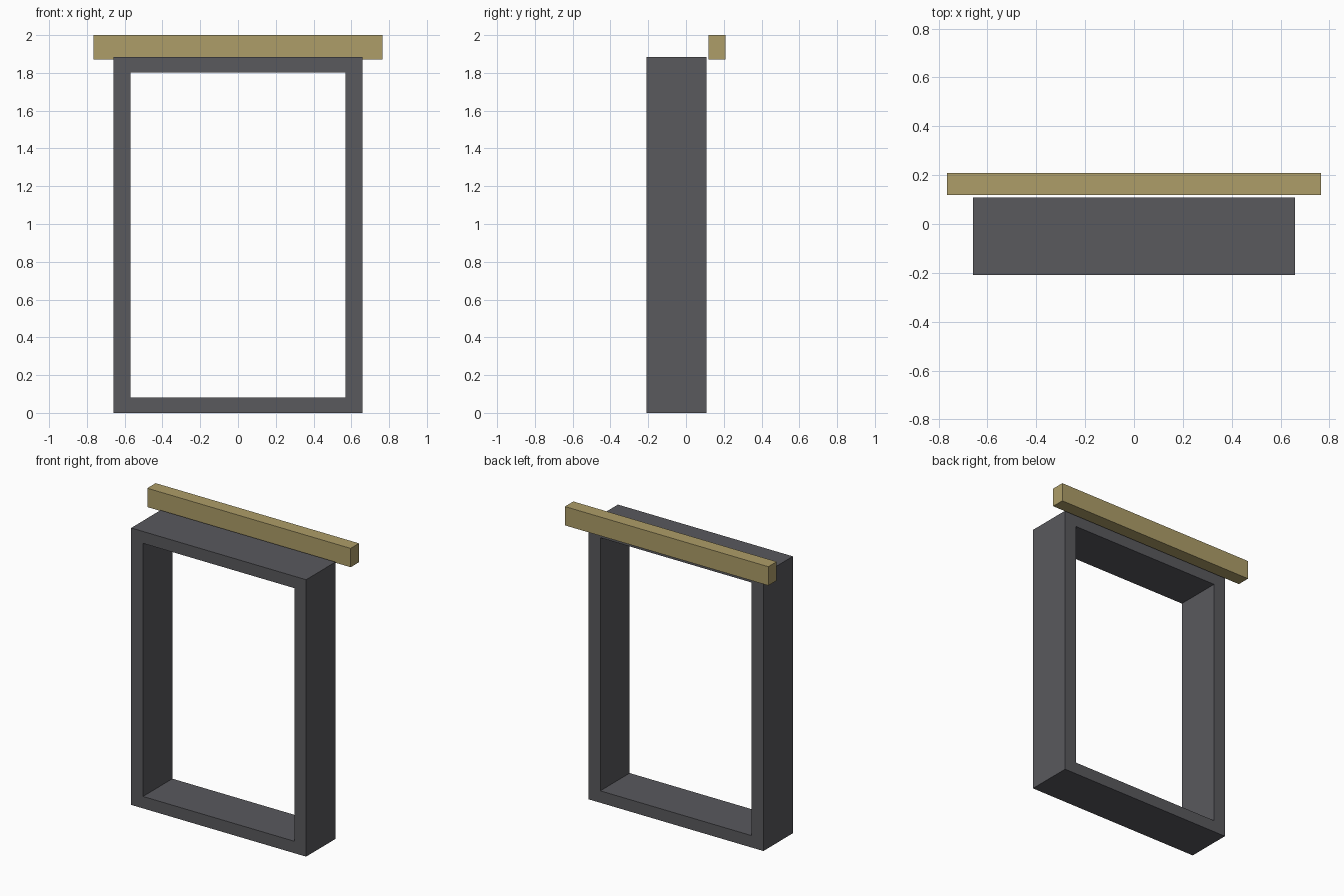
import bpy

if "Cube" in bpy.data.objects:
    bpy.data.objects.remove(bpy.data.objects["Cube"])


def box(name, x, y, z, colour=None):
    """Box spanning the given (min, max) range on each axis."""
    bpy.ops.mesh.primitive_cube_add(size=1)
    ob = bpy.context.object
    ob.name = ob.data.name = name
    spans = (x, y, z)
    ob.location = [(a + b) / 2 for a, b in spans]
    ob.scale = [b - a for a, b in spans]
    bpy.ops.object.transform_apply(location=True, rotation=False, scale=True)
    if colour:
        mat = bpy.data.materials.new(name + "_colour")
        mat.diffuse_color = colour
        mat.use_nodes = True
        mat.node_tree.nodes["Principled BSDF"].inputs["Base Color"].default_value = mat.diffuse_color
        ob.data.materials.append(mat)
    return ob


OUTER, INNER = 0.658, 0.569       # half widths of the frame
DEPTH = (-0.208, 0.108)           # frame front and back
TOP, RAIL = 1.883, 0.081          # frame height and rail thickness
DARK = (0.10, 0.10, 0.11, 1)
BRASS = (0.42, 0.34, 0.14, 1)

# upright posts
box("left_post", (-OUTER, -INNER), DEPTH, (0, TOP), DARK)
box("right_post", (INNER, OUTER), DEPTH, (0, TOP), DARK)

# rails between the posts
box("bottom_rail", (-INNER, INNER), DEPTH, (0, RAIL), DARK)
box("top_rail", (-INNER, INNER), DEPTH, (TOP - RAIL, TOP), DARK)

# wide bar behind the top of the frame
box("top_bar", (-0.765, 0.765), (0.118, 0.208), (1.872, 2.0), BRASS)
